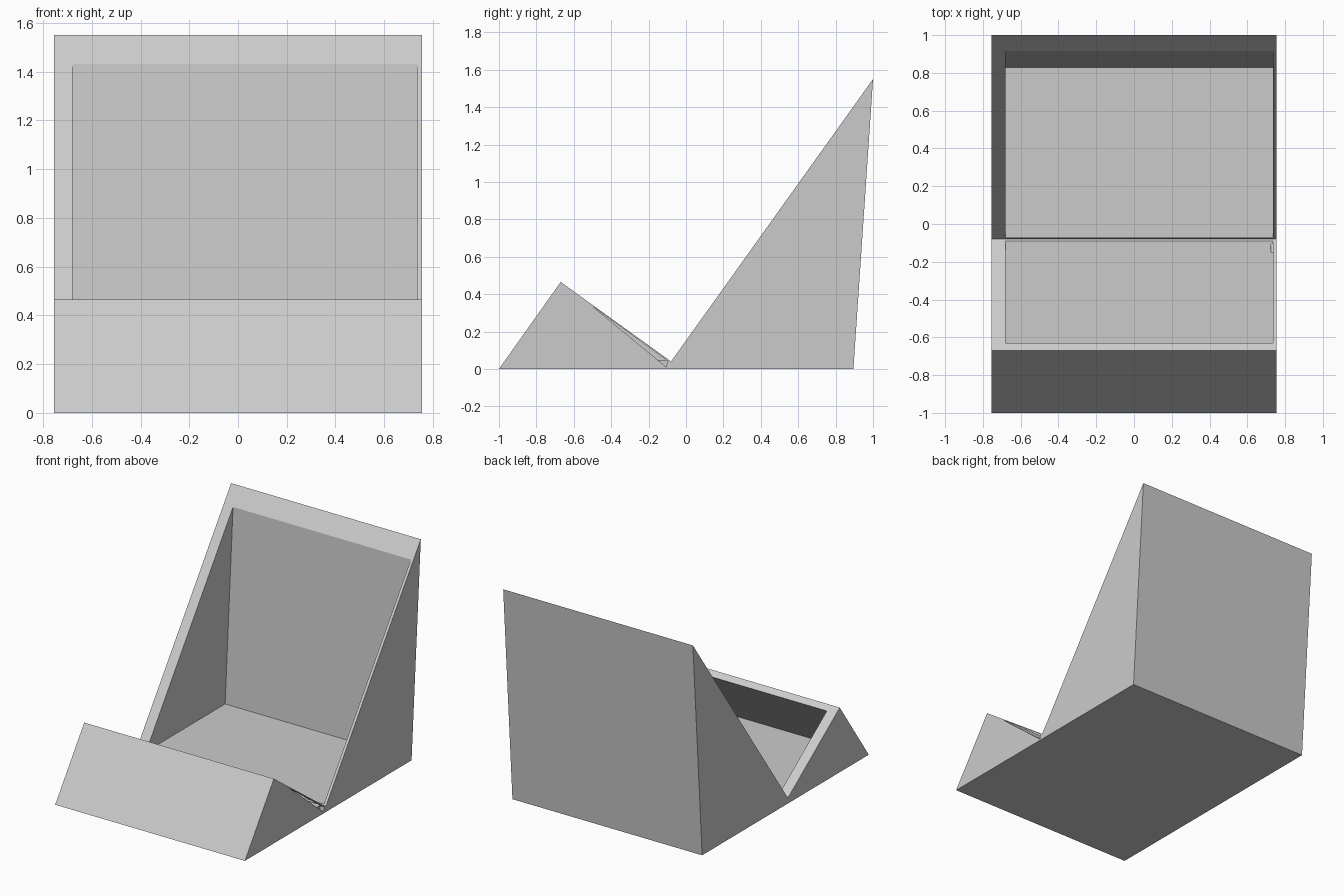
import bpy, bmesh
from mathutils import Vector

if "Cube" in bpy.data.objects:
    bpy.data.objects.remove(bpy.data.objects["Cube"])


def prism(name, profile, x0, x1):
    """Solid made by extruding a (y, z) profile from x0 to x1."""
    bm = bmesh.new()
    face = bm.faces.new([bm.verts.new((x0, y, z)) for y, z in profile])
    out = bmesh.ops.extrude_face_region(bm, geom=[face])["geom"]
    moved = [v for v in out if isinstance(v, bmesh.types.BMVert)]
    bmesh.ops.translate(bm, vec=Vector((x1 - x0, 0, 0)), verts=moved)
    bmesh.ops.recalc_face_normals(bm, faces=bm.faces)
    mesh = bpy.data.meshes.new(name)
    bm.to_mesh(mesh)
    bm.free()
    obj = bpy.data.objects.new(name, mesh)
    bpy.context.collection.objects.link(obj)
    return obj


def carve(target, name, profile, x0, x1):
    """Cut a prism-shaped pocket out of the target."""
    cutter = prism(name, profile, x0, x1)
    cutter.hide_render = True
    mod = target.modifiers.new(name, 'BOOLEAN')
    mod.operation = 'DIFFERENCE'
    mod.solver = 'EXACT'
    mod.object = cutter
    bpy.context.view_layer.objects.active = target
    bpy.ops.object.modifier_apply(modifier=mod.name)
    bpy.data.objects.remove(cutter)


# V-shaped body: low front wedge, valley, tall back wedge
stand = prism("stand_body", [(-1, 0), (-0.67, 0.465), (-0.08, 0.04),
                             (1, 1.55), (0.895, 0)], -0.755, 0.755)

# Pocket under the front slope, open on the sloped face
carve(stand, "front_pocket", [(-0.905, 0.048), (-0.63, 0.436), (-0.625, 0.443),
                              (-0.085, 0.0545), (-0.09, 0.048)], -0.68, 0.735)

# Pocket in the back wedge, open on the sloped face
carve(stand, "back_pocket", [(-0.072, 0.048), (0.825, 0.048), (0.915, 1.432),
                             (0.907, 1.437), (-0.079, 0.0547)], -0.68, 0.735)

# Thin slit in the right wall of the front wedge
carve(stand, "side_slit", [(-0.5, 0.335), (-0.10, 0.044), (-0.105, 0.01)],
      0.725, 0.8)
